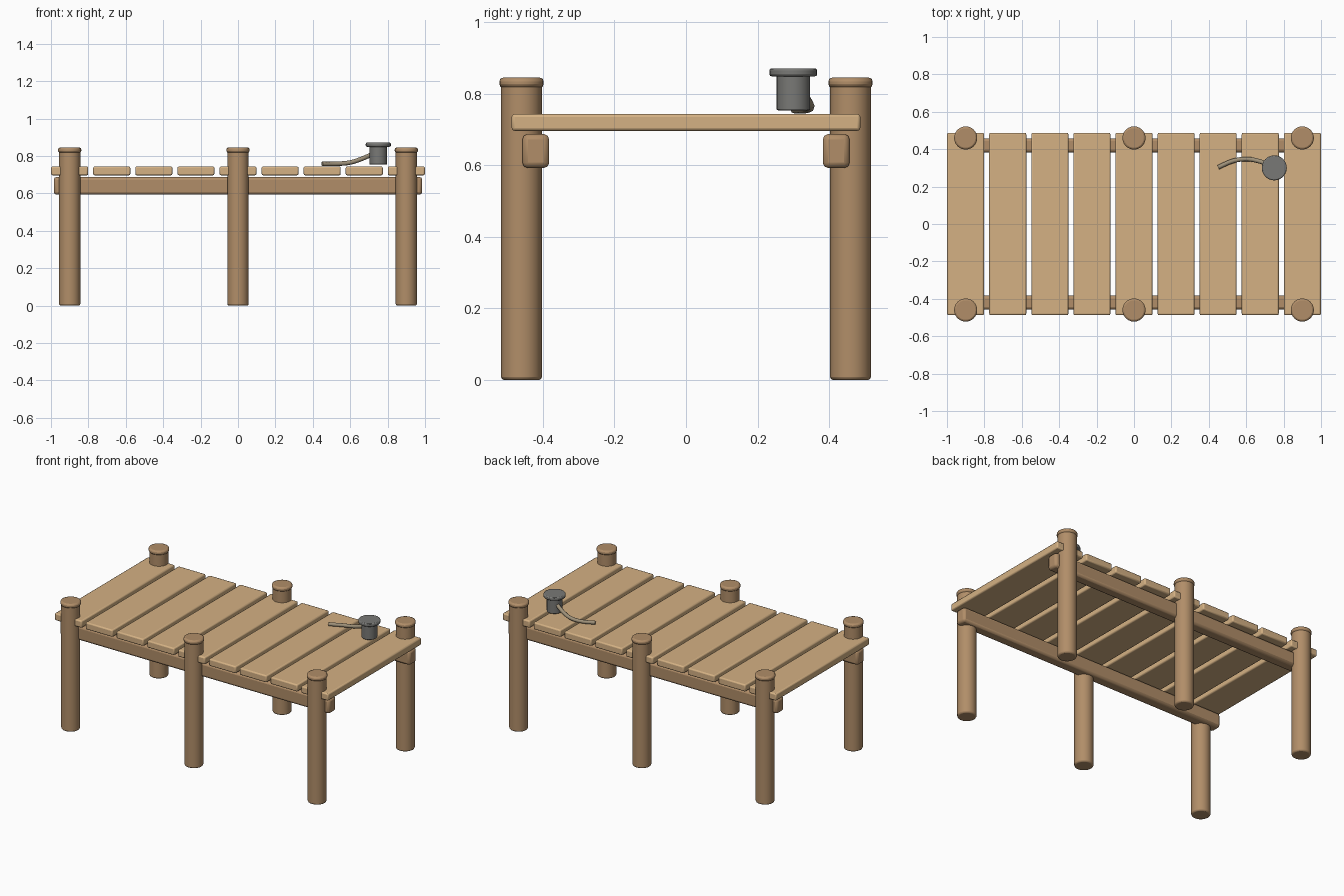
import bpy

if "Cube" in bpy.data.objects:
    bpy.data.objects.remove(bpy.data.objects["Cube"])


def material(name, rgb):
    m = bpy.data.materials.new(name)
    m.diffuse_color = (*rgb, 1)
    m.use_nodes = True
    m.node_tree.nodes["Principled BSDF"].inputs["Base Color"].default_value = m.diffuse_color
    return m


PLANK = material("plank_wood", (0.66, 0.44, 0.23))
POST = material("post_wood", (0.44, 0.27, 0.14))
IRON = material("iron", (0.19, 0.19, 0.18))
ROPE = material("rope_fibre", (0.34, 0.28, 0.19))


def finish(ob, name, mat, bevel, segments=2):
    ob.name = name
    ob.data.materials.append(mat)
    mod = ob.modifiers.new("soft_edges", 'BEVEL')
    mod.width = bevel
    mod.segments = segments
    mod.limit_method = 'ANGLE'
    bpy.ops.object.shade_smooth_by_angle()
    return ob


def box(name, loc, size, mat, bevel):
    bpy.ops.mesh.primitive_cube_add(size=1, location=loc)
    ob = bpy.context.object
    ob.scale = size
    bpy.ops.object.transform_apply(location=False, rotation=False, scale=True)
    return finish(ob, name, mat, bevel)


def cylinder(name, x, y, z0, z1, r, mat, bevel, sides=24):
    bpy.ops.mesh.primitive_cylinder_add(vertices=sides, radius=r, depth=z1 - z0,
                                        location=(x, y, (z0 + z1) / 2))
    return finish(bpy.context.object, name, mat, bevel)


# Deck planks
for i in range(9):
    box(f"deck_plank_{i + 1}", (-0.9 + 0.225 * i, 0, 0.72), (0.198, 0.975, 0.047), PLANK, 0.008)

# Long beams and capped posts on both sides
for side, s in (("front", -1), ("back", 1)):
    box(f"{side}_beam", (0, s * 0.42, 0.64), (1.97, 0.075, 0.095), POST, 0.015)
    for i, x in enumerate((-0.9, 0, 0.9)):
        cylinder(f"{side}_post_{i + 1}", x, s * 0.46, 0, 0.83, 0.057, POST, 0.008)
        cylinder(f"{side}_post_cap_{i + 1}", x, s * 0.46, 0.817, 0.845, 0.062, POST, 0.01)

# Mooring bollard
cylinder("bollard_body", 0.75, 0.3, 0.754, 0.852, 0.047, IRON, 0.004)
cylinder("bollard_cap", 0.75, 0.3, 0.849, 0.871, 0.067, IRON, 0.006)

# Mooring rope trailing onto the deck
curve = bpy.data.curves.new("mooring_rope", 'CURVE')
curve.dimensions = '3D'
curve.bevel_depth = 0.012
curve.bevel_resolution = 2
curve.resolution_u = 6
curve.use_fill_caps = True
path = [(0.45, 0.303, 0.757), (0.53, 0.337, 0.758), (0.60, 0.347, 0.765),
        (0.66, 0.338, 0.784), (0.72, 0.318, 0.81)]
spline = curve.splines.new('BEZIER')
spline.bezier_points.add(len(path) - 1)
for p, co in zip(spline.bezier_points, path):
    p.co = co
    p.handle_left_type = p.handle_right_type = 'AUTO'
curve.materials.append(ROPE)
rope = bpy.data.objects.new("mooring_rope", curve)
bpy.context.collection.objects.link(rope)
